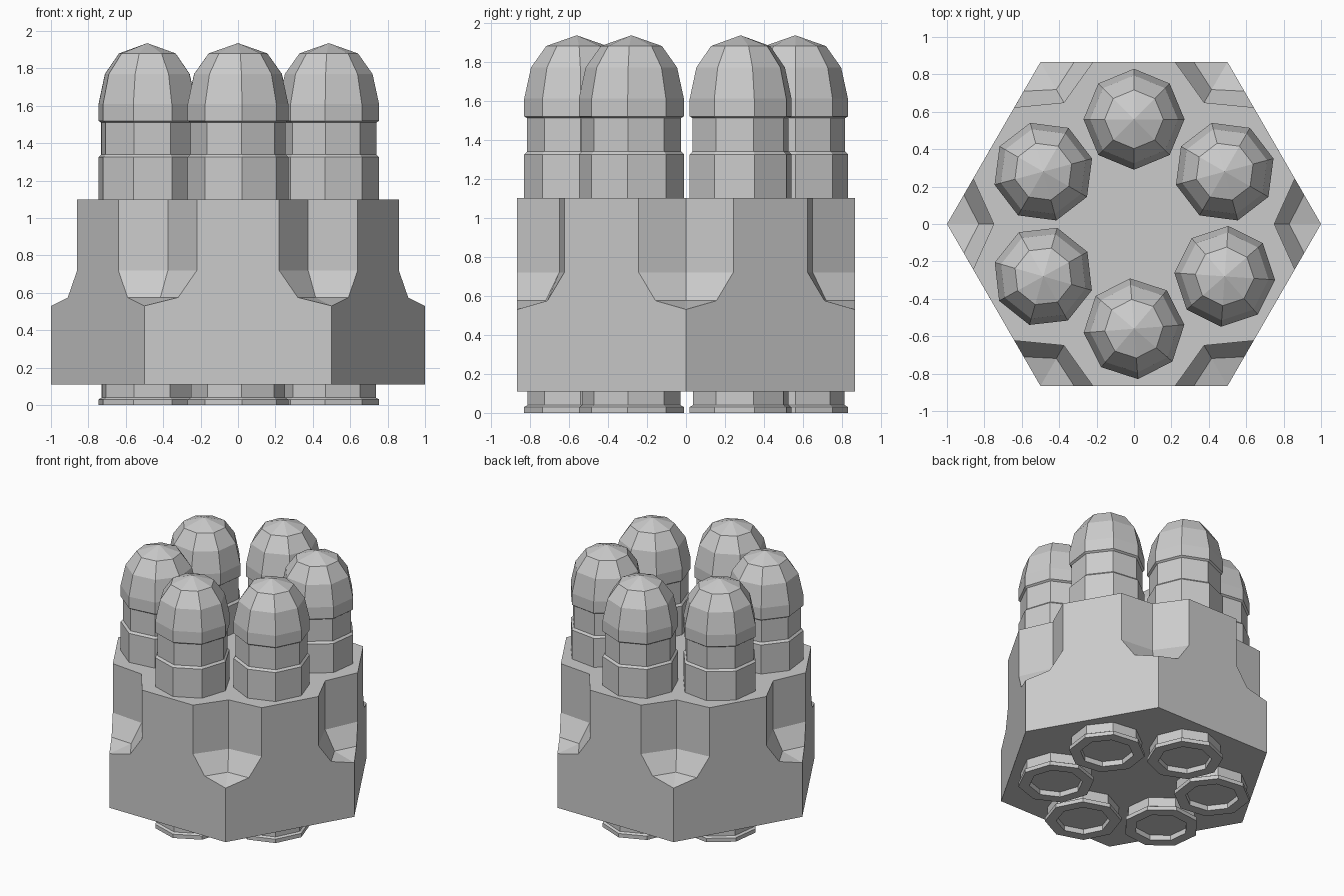
import bpy, bmesh
from math import cos, sin, radians, tau
from mathutils import Matrix, Vector

cube = bpy.data.objects.get("Cube")
if cube:
    bpy.data.objects.remove(cube, do_unlink=True)

# Single plain grey
grey = bpy.data.materials.new("plain_grey")
grey.use_nodes = True
colour = (0.6, 0.6, 0.6, 1)
grey.diffuse_color = colour
grey.node_tree.nodes["Principled BSDF"].inputs["Base Color"].default_value = colour


def finish(name, bm):
    bmesh.ops.recalc_face_normals(bm, faces=bm.faces)
    mesh = bpy.data.meshes.new(name)
    bm.to_mesh(mesh)
    bm.free()
    mesh.materials.append(grey)
    obj = bpy.data.objects.new(name, mesh)
    bpy.context.collection.objects.link(obj)
    return obj


# Hexagonal body with a V-shaped flute cut down each corner
BASE, TOP = 0.11, 1.10
# Flute levels: height, half width point (x, y), depth of the V
LEVELS = [(TOP, 0.86, 0.2425, 0.75), (0.72, 0.86, 0.2425, 0.75), (0.575, 0.91, 0.156, 0.83)]


def build_body():
    bm = bmesh.new()
    corners = []
    for k in range(6):
        turn = Matrix.Rotation(radians(60 * k), 3, 'Z')

        def vert(x, y, z):
            return bm.verts.new(turn @ Vector((x, y, z)))

        rows = [(vert(x, -y, z), vert(v, 0, z), vert(x, y, z)) for z, x, y, v in LEVELS]
        corners.append((rows, vert(1, 0, 0.53), vert(1, 0, BASE)))

    for k, (rows, tip, foot) in enumerate(corners):
        # Flute walls and sloped run-out
        for upper, lower in zip(rows, rows[1:]):
            for i in (0, 1):
                bm.faces.new((upper[i], upper[i + 1], lower[i + 1], lower[i]))
        for i in (0, 1):
            bm.faces.new((rows[-1][i], rows[-1][i + 1], tip))
        # Flat side between this corner and the next
        rows2, tip2, foot2 = corners[(k + 1) % 6]
        bm.faces.new([foot, foot2, tip2] + [r[0] for r in reversed(rows2)]
                     + [r[2] for r in rows] + [tip])

    bm.faces.new([v for rows, _, _ in corners for v in rows[0]])
    bm.faces.new([c[2] for c in reversed(corners)])
    return finish("fluted_body", bm)


# Eight-sided round: hollow base, rim, case, neck, domed nose
PROFILE = [(0.19, 0.04), (0.19, 0), (0.27, 0), (0.27, 0.03), (0.253, 0.04),
           (0.253, 0.11), (0.27, 0.13), (0.27, 1.325), (0.255, 1.34), (0.255, 1.51),
           (0.27, 1.52), (0.27, 1.61), (0.235, 1.77), (0.157, 1.88)]
SIDES = 8


def build_round(name, angle, spin):
    bm = bmesh.new()
    a = radians(angle)
    cx, cy = 0.56 * cos(a), 0.56 * sin(a)
    rings = []
    for r, z in PROFILE:
        ring = []
        for i in range(SIDES):
            t = tau * i / SIDES + radians(spin)
            ring.append(bm.verts.new((cx + r * cos(t), cy + r * sin(t), z)))
        rings.append(ring)
    tip = bm.verts.new((cx, cy, 1.935))
    for i in range(SIDES):
        j = (i + 1) % SIDES
        for low, high in zip(rings, rings[1:]):
            bm.faces.new((low[i], low[j], high[j], high[i]))
        bm.faces.new((rings[-1][i], rings[-1][j], tip))
    bm.faces.new(rings[0])
    return finish(name, bm)


build_body()
# Each round sits turned by its own small amount
for n, spin in enumerate((15, 0, 15, -16, 4.5, -4)):
    build_round(f"round_{n + 1}", 30 + 60 * n, spin)
